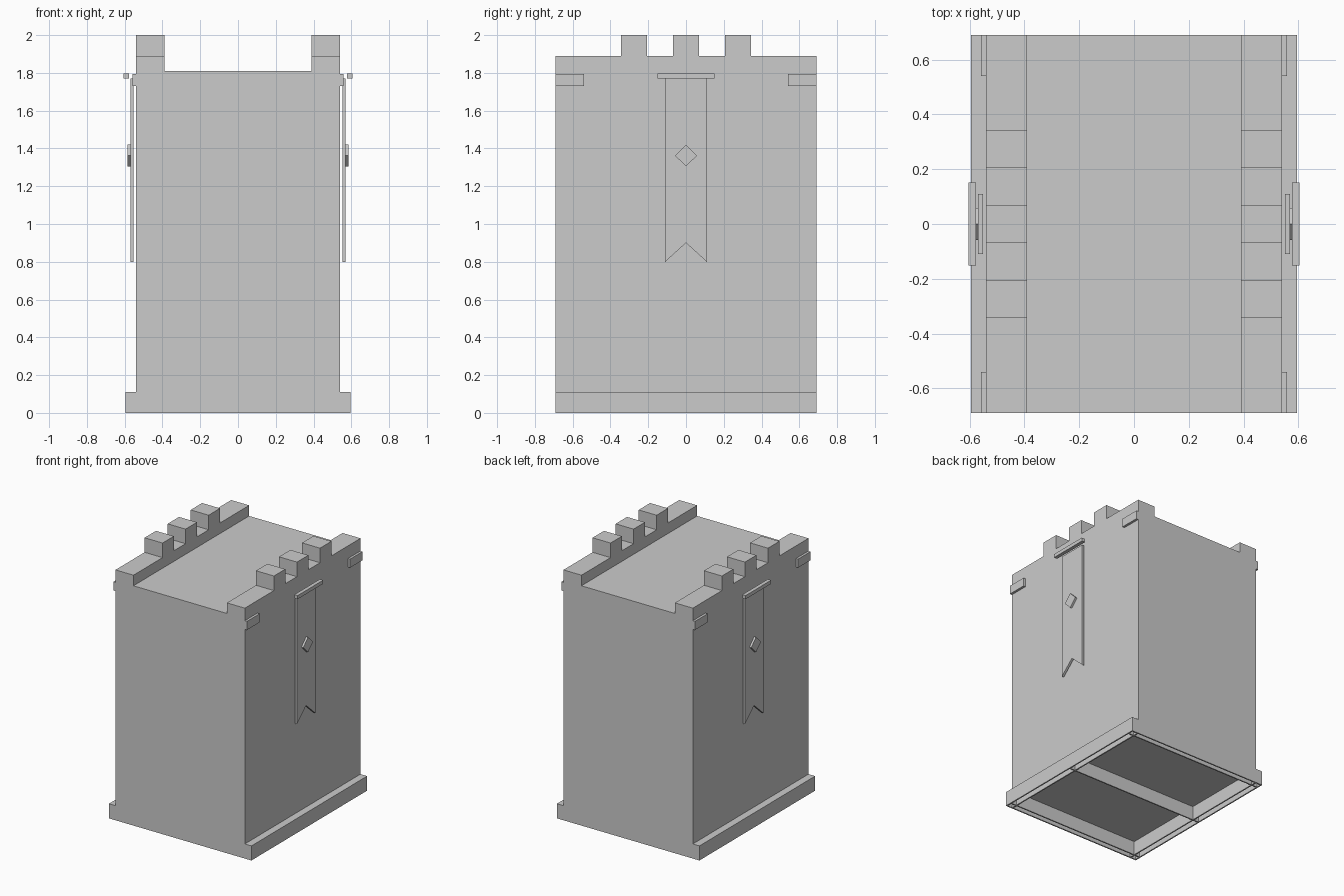
import bpy, bmesh

if "Cube" in bpy.data.objects:
    bpy.data.objects.remove(bpy.data.objects["Cube"])

stone = bpy.data.materials.new("stone_grey")
stone.diffuse_color = (0.6, 0.6, 0.6, 1)
stone.use_nodes = True
stone.node_tree.nodes["Principled BSDF"].inputs["Base Color"].default_value = stone.diffuse_color


def finish(name, bm):
    bmesh.ops.recalc_face_normals(bm, faces=bm.faces)
    mesh = bpy.data.meshes.new(name)
    bm.to_mesh(mesh)
    bm.free()
    mesh.materials.append(stone)
    obj = bpy.data.objects.new(name, mesh)
    bpy.context.collection.objects.link(obj)
    return obj


def prism(name, outline, axis, a, b):
    """Extrude a 2D outline along x (outline = y, z) or y (outline = x, z)."""
    bm = bmesh.new()

    def place(p, d):
        return (d, p[0], p[1]) if axis == "x" else (p[0], d, p[1])

    face = bm.faces.new([bm.verts.new(place(p, a)) for p in outline])
    out = bmesh.ops.extrude_face_region(bm, geom=[face])
    shift = (b - a, 0, 0) if axis == "x" else (0, b - a, 0)
    verts = [v for v in out["geom"] if isinstance(v, bmesh.types.BMVert)]
    bmesh.ops.translate(bm, vec=shift, verts=verts)
    return finish(name, bm)


def add_box(bm, x, y, z):
    verts = bmesh.ops.create_cube(bm, size=1)["verts"]
    for v in verts:
        for i, (lo, hi) in enumerate((x, y, z)):
            v.co[i] = hi if v.co[i] > 0 else lo


def box(name, x, y, z):
    bm = bmesh.new()
    add_box(bm, x, y, z)
    return finish(name, bm)


# Wall block with side plinths and raised parapets, as one profile
half = [(0.595, 0), (0.595, 0.11), (0.54, 0.11), (0.54, 1.89), (0.39, 1.89), (0.39, 1.81)]
profile = half + [(-x, z) for x, z in reversed(half)]
wall = prism("wall_block", profile, "y", -0.69, 0.69)

# Hollow cells under the wall, leaving thin ribs
bm = bmesh.new()
for x in ((-0.585, -0.545), (-0.535, 0.535), (0.545, 0.585)):
    for y in ((-0.68, -0.645), (-0.635, -0.005), (0.005, 0.635), (0.645, 0.68)):
        add_box(bm, x, y, (-0.1, 0.105))
cutter = finish("underside_cutter", bm)
cutter.hide_render = True
mod = wall.modifiers.new("underside", "BOOLEAN")
mod.operation = "DIFFERENCE"
mod.solver = "EXACT"
mod.object = cutter
hollow = bpy.data.meshes.new_from_object(
    wall.evaluated_get(bpy.context.evaluated_depsgraph_get()))
wall.modifiers.clear()
wall.data = hollow
bpy.data.objects.remove(cutter)

for s, side in ((1, "right"), (-1, "left")):
    def span(a, b):
        return tuple(sorted((s * a, s * b)))

    # Merlons on the parapet
    for i, y in enumerate((-0.275, 0.0, 0.275)):
        box(f"{side}_merlon_{i + 1}", span(0.39, 0.54), (y - 0.068, y + 0.068), (1.89, 2.0))

    # Corner brackets near the top
    for end, y in (("front", (-0.69, -0.54)), ("back", (0.54, 0.69))):
        box(f"{side}_{end}_bracket", span(0.54, 0.558), y, (1.73, 1.795))

    # Hanging banner with notched end, its rod and diamond
    prism(f"{side}_banner",
          [(-0.11, 0.8), (0, 0.9), (0.11, 0.8), (0.11, 1.77), (-0.11, 1.77)],
          "x", s * 0.552, s * 0.569)
    box(f"{side}_banner_rod", span(0.577, 0.605), (-0.152, 0.152), (1.77, 1.797))
    prism(f"{side}_banner_diamond",
          [(0, 1.305), (0.058, 1.362), (0, 1.42), (-0.058, 1.362)],
          "x", s * 0.57, s * 0.585)
